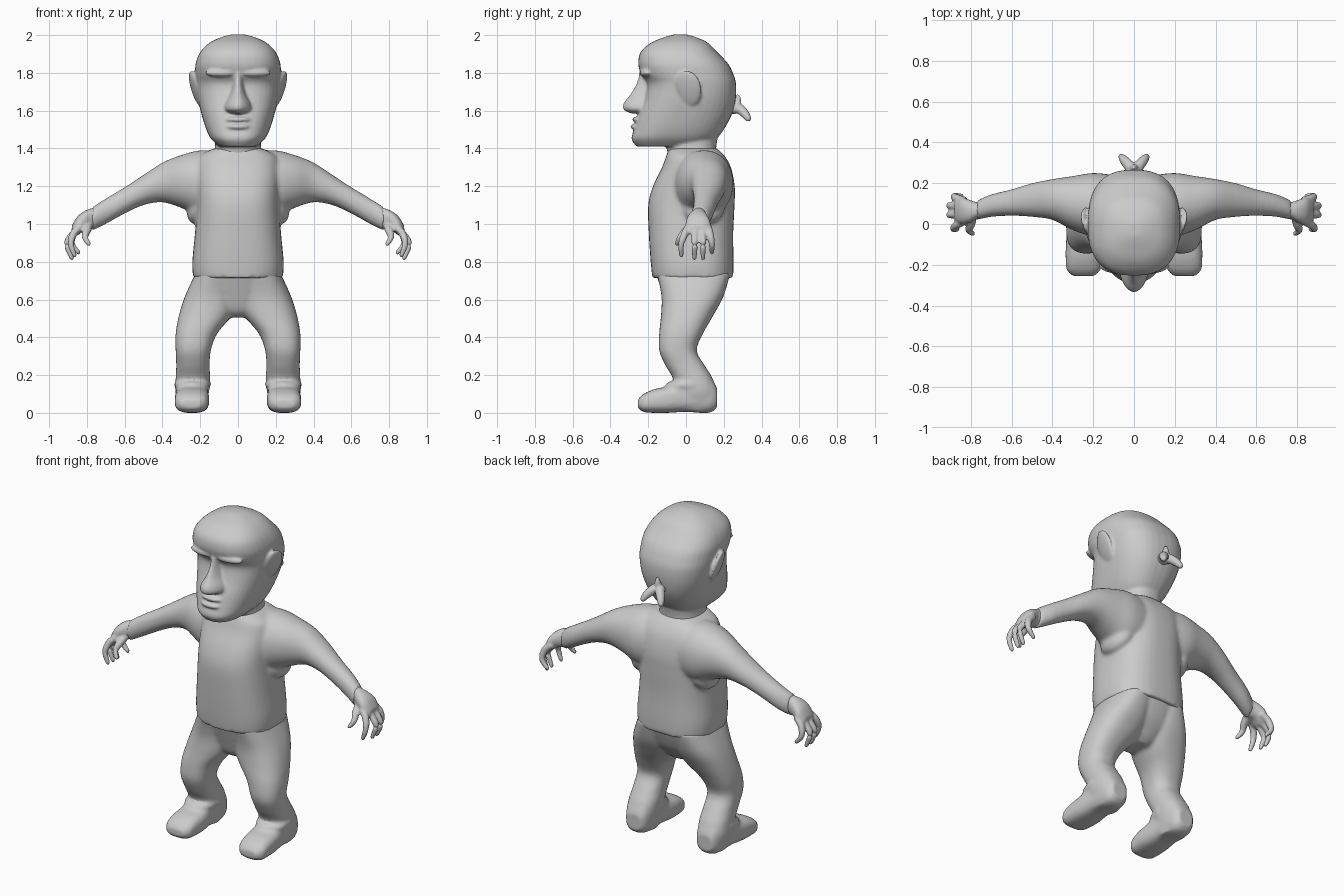
import bpy, bmesh, math
from mathutils import Vector, Matrix


def spline(rows, k=5):
    """Catmull-Rom interpolation through rows of numbers."""
    out, n = [], len(rows)
    for i in range(n - 1):
        p0, p1, p2, p3 = rows[max(i - 1, 0)], rows[i], rows[i + 1], rows[min(i + 2, n - 1)]
        for j in range(k):
            t = j / k
            out.append([0.5 * (2 * b + (c - a) * t + (2 * a - 5 * b + 4 * c - d) * t * t
                               + (3 * b - a - 3 * c + d) * t ** 3)
                        for a, b, c, d in zip(p0, p1, p2, p3)])
    return out + [list(rows[-1])]


def skin(bm, rings):
    vs = [[bm.verts.new(p) for p in r] for r in rings]
    n = len(vs[0])
    for a, b in zip(vs, vs[1:]):
        for i in range(n):
            bm.faces.new((a[i], a[(i + 1) % n], b[(i + 1) % n], b[i]))
    bm.faces.new(vs[0][::-1])
    bm.faces.new(vs[-1])


def stack(bm, axis, rows, p=2.3, n=40):
    """Superellipse slices along an axis: (position, amin, amax, bmin, bmax)."""
    rings = []
    for t, a0, a1, b0, b1 in spline(rows):
        ring = []
        for i in range(n):
            w = 2 * math.pi * i / n
            c, s = math.cos(w), math.sin(w)
            a = (a0 + a1) / 2 + (a1 - a0) / 2 * math.copysign(abs(c) ** (2 / p), c)
            b = (b0 + b1) / 2 + (b1 - b0) / 2 * math.copysign(abs(s) ** (2 / p), s)
            ring.append({'x': (t, a, b), 'y': (a, t, b), 'z': (a, b, t)}[axis])
        rings.append(ring)
    skin(bm, rings)


def sym(rows):
    """Expand (z, half width, ymin, ymax) to full slices."""
    return [(z, -h, h, y0, y1) for z, h, y0, y1 in rows]


def tube(bm, rows, n=12):
    """Round tube through (x, y, z, radius), with a rounded tip."""
    pts = spline(rows)
    d = (Vector(pts[-1][:3]) - Vector(pts[-2][:3])).normalized()
    tip, r = Vector(pts[-1][:3]), pts[-1][3]
    pts += [[*(tip + d * r * 0.6), r * 0.8], [*(tip + d * r), r * 0.3]]
    rings = []
    for i, q in enumerate(pts):
        d = Vector(pts[min(i + 1, len(pts) - 1)][:3]) - Vector(pts[max(i - 1, 0)][:3])
        rot = d.to_track_quat('Z', 'Y')
        rings.append([Vector(q[:3]) + rot @ Vector((q[3] * math.cos(2 * math.pi * j / n),
                                                    q[3] * math.sin(2 * math.pi * j / n), 0))
                      for j in range(n)])
    skin(bm, rings)


def blob(bm, loc, size, rz=0.0, ry=0.0):
    m = (Matrix.Translation(loc) @ Matrix.Rotation(rz, 4, 'Z') @ Matrix.Rotation(ry, 4, 'Y')
         @ Matrix.Diagonal((*size, 1)))
    bmesh.ops.create_uvsphere(bm, u_segments=24, v_segments=16, radius=1, matrix=m)


def mirror(bm):
    geo = bmesh.ops.duplicate(bm, geom=bm.verts[:] + bm.edges[:] + bm.faces[:])['geom']
    for v in geo:
        if isinstance(v, bmesh.types.BMVert):
            v.co.x *= -1


def finish(name, bm, voxel, smooth):
    """Fuse overlapping volumes into one smooth skin."""
    bmesh.ops.recalc_face_normals(bm, faces=bm.faces)
    me = bpy.data.meshes.new(name)
    bm.to_mesh(me)
    bm.free()
    me.shade_smooth()
    ob = bpy.data.objects.new(name, me)
    bpy.context.collection.objects.link(ob)
    r = ob.modifiers.new("fuse", 'REMESH')
    r.mode, r.voxel_size, r.use_smooth_shade = 'VOXEL', voxel, True
    s = ob.modifiers.new("soften", 'SMOOTH')
    s.factor, s.iterations = 0.5, smooth


# shirt: sleeves, then torso
bm = bmesh.new()
stack(bm, 'x', [(.10, -.05, .24, 1.04, 1.385), (.20, -.06, .25, 1.04, 1.39),
                (.30, -.03, .235, 1.085, 1.365), (.40, .02, .22, 1.115, 1.325),
                (.50, .035, .2, 1.10, 1.26), (.60, .04, .17, 1.055, 1.195),
                (.70, .035, .145, 1.0, 1.135), (.77, .02, .115, .965, 1.09)], 2.1)
blob(bm, (.19, .09, 1.1), (.07, .12, .11), 0, -.5)
mirror(bm)
stack(bm, 'z', sym([(.715, .238, -.178, .25), (.8, .242, -.187, .252), (.95, .228, -.197, .25),
                    (1.1, .218, -.2, .257), (1.2, .222, -.175, .258), (1.3, .225, -.127, .238),
                    (1.36, .205, -.105, .205), (1.40, .13, -.09, .165)]), 2.6)
finish("shirt", bm, .011, 6)

# hands with splayed, curled fingers
bm = bmesh.new()
stack(bm, 'x', [(.72, .04, .125, 1.0, 1.10), (.77, .025, .108, .975, 1.085),
                (.81, .005, .12, .965, 1.07), (.85, .0, .13, .94, 1.04),
                (.88, .02, .11, .935, .99)], 2.2)
for y0, y1, x1, x2, z2 in [(.015, -.025, .885, .865, .835), (.05, .045, .905, .88, .82),
                           (.085, .09, .905, .88, .82), (.115, .137, .88, .845, .85)]:
    tube(bm, [(.83, y0, .99, .02), (.87, (y0 + y1) / 2, .95, .02),
              (x1, y1, .895, .017), (x2, y1, z2, .012)])
tube(bm, [(.79, .05, 1.0, .024), (.80, .0, .965, .022), (.81, -.03, .93, .017), (.79, -.048, .895, .012)])
mirror(bm)
finish("hands", bm, .007, 2)

# trousers and shoes
bm = bmesh.new()
stack(bm, 'z', [(.74, .0, .225, -.155, .235), (.62, .0, .28, -.13, .2), (.52, .03, .312, -.132, .147),
                (.42, .11, .33, -.142, .09), (.33, .144, .33, -.142, .057), (.25, .15, .327, -.108, .10),
                (.18, .148, .33, -.068, .142), (.10, .155, .33, -.06, .162), (.01, .175, .30, -.04, .14)], 2.4)
stack(bm, 'y', [(.165, .19, .29, .03, .13), (.12, .165, .315, .0, .19), (.0, .16, .325, .005, .17),
                (-.1, .152, .334, .0, .14), (-.17, .155, .335, .0, .125), (-.225, .165, .33, .005, .10),
                (-.255, .195, .30, .025, .07)], 2.8)
tube(bm, [(.16, .03, .15, .02), (.18, -.05, .145, .02), (.24, -.085, .145, .022),
          (.305, -.05, .145, .02), (.32, .03, .15, .02)])
mirror(bm)
stack(bm, 'z', sym([(.74, .225, -.16, .238), (.62, .2, -.12, .19), (.54, .12, -.09, .13),
                    (.505, .06, -.05, .09)]))
finish("trousers_and_shoes", bm, .011, 5)

# head: ears, skull and jaw, neck, nose, brow, lips
bm = bmesh.new()
blob(bm, (.222, .012, 1.715), (.02, .072, .1), -.25, .3)
blob(bm, (.09, -.215, 1.80), (.085, .03, .022), .14)
mirror(bm)
stack(bm, 'z', sym([(1.41, .10, -.262, .10), (1.45, .142, -.288, .16), (1.50, .168, -.276, .20),
                    (1.58, .193, -.252, .243), (1.66, .212, -.222, .263), (1.74, .222, -.207, .265),
                    (1.795, .226, -.238, .25), (1.85, .224, -.253, .222), (1.91, .2, -.24, .165),
                    (1.96, .15, -.185, .115), (1.99, .085, -.11, .05), (2.004, .03, -.06, .0)]), 2.5)
stack(bm, 'z', sym([(1.34, .15, -.09, .17), (1.39, .125, -.1, .16), (1.44, .12, -.11, .165),
                    (1.5, .12, -.1, .18)]))
stack(bm, 'z', sym([(1.81, .035, -.245, -.1), (1.75, .03, -.26, -.1), (1.69, .042, -.292, -.1),
                    (1.64, .066, -.33, -.1), (1.605, .072, -.33, -.1), (1.585, .045, -.29, -.1)]), 1.8)
blob(bm, (0, -.25, 1.553), (.068, .035, .017))
blob(bm, (0, -.262, 1.515), (.062, .034, .016))
finish("head", bm, .008, 3)

# knotted hair tail with two strands
bm = bmesh.new()
tube(bm, [(.0, .24, 1.61, .03), (.02, .28, 1.61, .028), (.045, .31, 1.585, .024), (.06, .328, 1.56, .018)])
mirror(bm)
tube(bm, [(0, .25, 1.61, .026), (0, .272, 1.64, .022), (0, .275, 1.675, .012)])
finish("hair_tail", bm, .007, 2)
